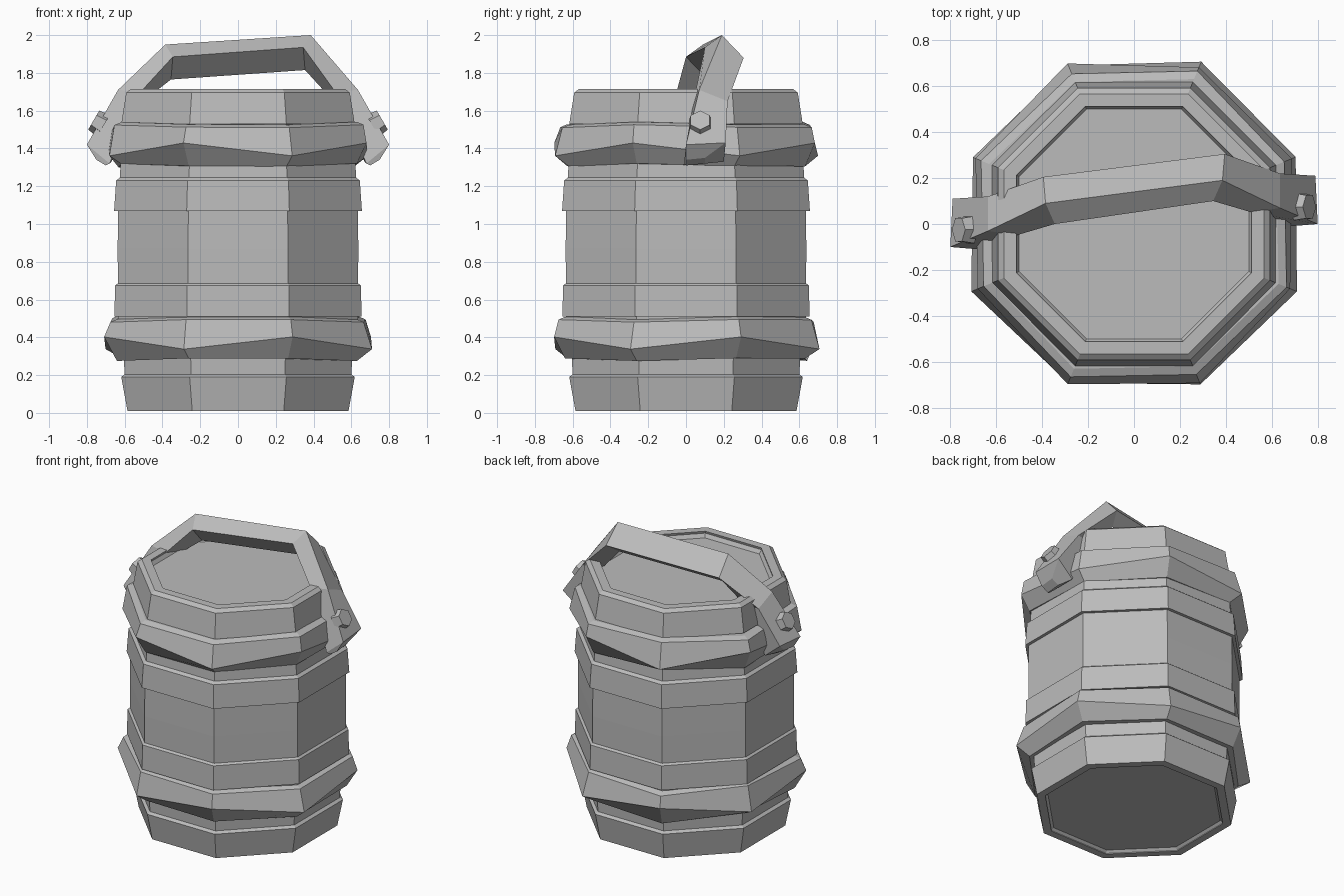
import bpy
import bmesh
import math
from mathutils import Vector

cube = bpy.data.objects.get("Cube")
if cube:
    bpy.data.objects.remove(cube, do_unlink=True)

SIDES = 8
grey = bpy.data.materials.new("weathered_grey")
grey.use_nodes = True
grey.diffuse_color = (0.5, 0.5, 0.5, 1)
grey.node_tree.nodes["Principled BSDF"].inputs["Base Color"].default_value = grey.diffuse_color


def finish(name, bm):
    """Turn a bmesh into a flat shaded grey object."""
    bmesh.ops.recalc_face_normals(bm, faces=bm.faces)
    mesh = bpy.data.meshes.new(name)
    bm.to_mesh(mesh)
    bm.free()
    mesh.materials.append(grey)
    obj = bpy.data.objects.new(name, mesh)
    bpy.context.collection.objects.link(obj)
    return obj


def loft(name, sections, closed):
    """Skin a row of matching point loops; cap the ends unless closed."""
    bm = bmesh.new()
    rows = [[bm.verts.new(p) for p in s] for s in sections]
    n = len(rows[0])
    pairs = list(zip(rows, rows[1:]))
    if closed:
        pairs.append((rows[-1], rows[0]))
    else:
        bm.faces.new(rows[0])
        bm.faces.new(rows[-1])
    for a, b in pairs:
        for i in range(n):
            j = (i + 1) % n
            bm.faces.new((a[i], a[j], b[j], b[i]))
    return finish(name, bm)


def octagon(apothem, z, wobble=None):
    """Flat-fronted octagon; wobble(i) gives a radius and height offset."""
    points = []
    for i in range(SIDES):
        angle = (i + 0.5) * math.tau / SIDES
        dr, dz = wobble(i) if wobble else (0, 0)
        r = (apothem + dr) / math.cos(math.pi / SIDES)
        points.append((r * math.cos(angle), r * math.sin(angle), z + dz))
    return points


# Barrel with a recessed lid and base
barrel = [(0.52, 0.03), (0.54, 0.01), (0.57, 0.01), (0.6, 0.2), (0.605, 0.3),
          (0.635, 0.5), (0.637, 0.87), (0.635, 1.1), (0.62, 1.34), (0.6, 1.53),
          (0.56, 1.7), (0.515, 1.7), (0.5, 1.675)]
loft("barrel_body", [octagon(*p) for p in barrel], False)

# Flat hoops: bottom and top apothem, bottom and top height
hoops = {
    "base_hoop": (0.585, 0.618, 0.01, 0.19),
    "lower_hoop": (0.655, 0.65, 0.51, 0.675),
    "upper_hoop": (0.656, 0.645, 1.07, 1.23),
    "rim_hoop": (0.618, 0.592, 1.53, 1.695),
}
for name, (low, high, z0, z1) in hoops.items():
    ring = [(low - 0.05, z0), (low, z0), (high, z1), (high - 0.025, z1 + 0.02),
            (high - 0.08, z1 + 0.02)]
    loft(name, [octagon(*p) for p in ring], True)


# Thick uneven bands with a ridge that rises and falls from corner to corner
def band(name, z, reach, phase):
    def ridge(i):
        return 0.01 * math.sin(2 * i + phase), 0.035 * math.cos(math.pi * i + phase)

    def edge(i):
        return 0.006 * math.cos(3 * i + phase), 0.012 * math.sin(2.5 * i + phase)

    ring = [octagon(0.57, z), octagon(reach - 0.065, z, edge),
            octagon(reach, z + 0.085, ridge),
            octagon(reach - 0.03, z + 0.205, edge),
            octagon(reach - 0.065, z + 0.22, edge), octagon(0.57, z + 0.22)]
    loft(name, ring, True)


band("lower_band", 0.285, 0.7, 0.4)
band("upper_band", 1.31, 0.69, 3.4)

# Leaning handle: outer front corner, step to the inside, step to the back
arm = [
    ((0.75, 0.0, 1.34), (-0.05, 0, -0.03), (0, 0.1, 0.01)),
    ((0.8, 0.0, 1.42), (-0.12, -0.01, -0.1), (-0.01, 0.21, 0.01)),
    ((0.635, 0.07, 1.71), (-0.12, -0.02, -0.01), (0, 0.15, -0.06)),
    ((0.385, 0.19, 1.975), (-0.04, -0.09, -0.065), (0.01, 0.115, -0.12)),
]


def handle_section(part, side):
    start, inward, back = (Vector(v) for v in part)
    corners = [start, start + back, start + back + inward, start + inward]
    lift = 0.025 * side if start.z > 1.9 else 0
    shift = Vector((0, 0.05 * side - 0.1 + 0.05, lift))
    return [Vector((c.x * side, c.y, c.z)) + shift for c in corners]


sections = [handle_section(p, -1) for p in arm]
sections += [handle_section(p, 1) for p in reversed(arm)]
loft("handle", sections, False)

# Hexagonal pivot bolts on both handle ends
for side, name in ((1, "left_bolt"), (-1, "right_bolt")):
    bm = bmesh.new()
    bmesh.ops.create_cone(bm, cap_ends=True, segments=6, radius1=0.068,
                          radius2=0.058, depth=0.06)
    bolt = finish(name, bm)
    normal = Vector((0.86 * side, 0, 0.5))
    bolt.rotation_euler = normal.to_track_quat("Z", "Y").to_euler()
    bolt.location = (0.738 * side, 0.025 + 0.05 * side, 1.535)
